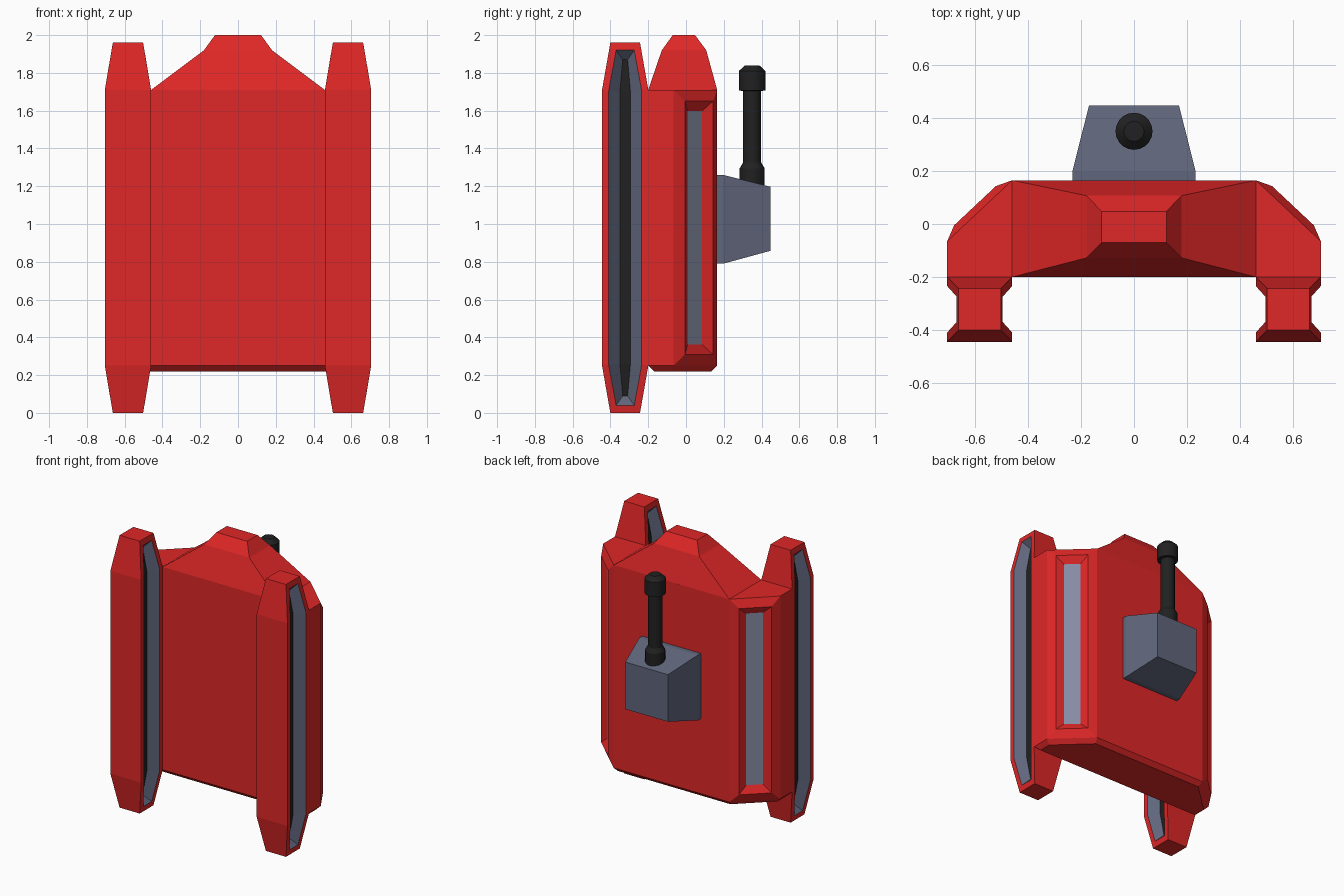
import bpy, bmesh, math

if "Cube" in bpy.data.objects:
    bpy.data.objects.remove(bpy.data.objects["Cube"])


def mat(name, r, g, b):
    m = bpy.data.materials.new(name)
    m.diffuse_color = (r, g, b, 1)
    m.use_nodes = True
    m.node_tree.nodes["Principled BSDF"].inputs["Base Color"].default_value = m.diffuse_color
    return m


RED = mat("red_shell", 0.74, 0.02, 0.02)
GREY = mat("slate_grey", 0.117, 0.133, 0.2)
LIGHT = mat("light_grey_panel", 0.24, 0.26, 0.37)
BLACK = mat("black_rubber", 0.015, 0.015, 0.015)


def loft(bm, rings, start=True, end=True):
    """Join rings of points with quads; return the faces of each band and the caps."""
    vs = [[bm.verts.new(p) for p in r] for r in rings]
    n = len(rings[0])
    bands = [[bm.faces.new((a[i], a[(i + 1) % n], b[(i + 1) % n], b[i])) for i in range(n)]
             for a, b in zip(vs, vs[1:])]
    caps = []
    if start:
        caps.append(bm.faces.new(vs[0][::-1]))
    if end:
        caps.append(bm.faces.new(vs[-1]))
    return bands, caps


def finish(bm, name, mats, weld=False):
    if weld:
        bmesh.ops.remove_doubles(bm, verts=bm.verts, dist=0.0005)
    bmesh.ops.recalc_face_normals(bm, faces=bm.faces)
    me = bpy.data.meshes.new(name)
    bm.to_mesh(me)
    bm.free()
    for m in mats:
        me.materials.append(m)
    ob = bpy.data.objects.new(name, me)
    bpy.context.collection.objects.link(ob)
    return ob


def rect(x, y0, y1, z):
    return [(-x, y0, z), (x, y0, z), (x, y1, z), (-x, y1, z)]


# Main shell: six-sided prism, raised framed panels on the two back chamfers
half = [(0.705, -0.2), (0.705, -0.065), (0.46, 0.165)]
plan = half + [(-x, y) for x, y in reversed(half)]
bm = bmesh.new()
bands, caps = loft(bm, [[(x, y, z) for x, y in plan] for z in (0.25, 1.71)])
bmesh.ops.recalc_face_normals(bm, faces=bm.faces)
bm.normal_update()
chamfers = [f for f in bands[0] if f.normal.y > 0.2 and abs(f.normal.x) > 0.2]
bmesh.ops.inset_individual(bm, faces=[caps[0]], thickness=0.03, depth=0.03, use_even_offset=True)
bmesh.ops.inset_individual(bm, faces=chamfers, thickness=0.06, depth=0.026, use_even_offset=True)
bm.normal_update()
bmesh.ops.inset_individual(bm, faces=chamfers, thickness=0.052, depth=-0.03, use_even_offset=True)
for f in chamfers:
    f.material_index = 1
finish(bm, "main_shell", [RED, LIGHT])

# Stepped roof
bm = bmesh.new()
loft(bm, [rect(0.46, -0.2, 0.165, 1.71), rect(0.18, -0.128, 0.107, 1.92),
          rect(0.122, -0.07, 0.048, 2.0)], start=False)
finish(bm, "roof", [RED])

# Side rails: tapered bars with a grooved channel on both side faces
RX, RY, RZ = 0.5825, -0.322, 0.98


def outline(sx, hw_end, z_end, hw_mid, z_mid, x_end, x_mid):
    pts = [(hw_end, z_end, x_end), (hw_mid, z_mid, x_mid),
           (hw_mid, -z_mid, x_mid), (hw_end, -z_end, x_end)]
    pts += [(-h, z, x) for h, z, x in reversed(pts)]
    return [(RX + sx * x, RY + h, RZ + z) for h, z, x in pts]


def rings(sx):
    return [outline(sx, 0.0785, 0.98, 0.1225, 0.73, 0.08, 0.1225),   # outer edge
            outline(sx, 0.048, 0.94, 0.0875, 0.725, 0.087, 0.1225),  # groove lip
            outline(sx, 0.013, 0.89, 0.028, 0.72, 0.04, 0.0625)]     # groove floor


bm = bmesh.new()
bands, caps = loft(bm, rings(1)[::-1] + rings(-1))
for b in (bands[0], bands[-1]):
    for f in b:
        f.material_index = 1
# floors rebuilt as three flat quads each so they follow the taper
for c in caps:
    v = list(c.verts)
    bm.faces.remove(c)
    for i in range(3):
        bm.faces.new((v[i], v[i + 1], v[6 - i], v[7 - i])).material_index = 2
rail = finish(bm, "side_rails", [RED, GREY, BLACK])
mod = rail.modifiers.new("mirror", "MIRROR")
mod.use_axis = (True, False, False)

# Radio box on the back
bm = bmesh.new()
loft(bm, [[(-w, y, z0), (w, y, z0), (w, y, z1), (-w, y, z1)] for w, y, z0, z1 in
          ((0.233, 0.15, 0.79, 1.26), (0.233, 0.197, 0.79, 1.26), (0.17, 0.447, 0.858, 1.197))])
finish(bm, "radio_box", [GREY])

# Antenna: turned profile of (radius, height)
profile = [(0.066, 1.17), (0.066, 1.295), (0.048, 1.325), (0.048, 1.705),
           (0.07, 1.706), (0.07, 1.81), (0.038, 1.84)]
N = 20
bm = bmesh.new()
loft(bm, [[(r * math.cos(2 * math.pi * i / N), 0.35 + r * math.sin(2 * math.pi * i / N), z)
           for i in range(N)] for r, z in profile])
antenna = finish(bm, "antenna", [BLACK])
bpy.context.view_layer.objects.active = antenna
antenna.select_set(True)
bpy.ops.object.shade_smooth_by_angle(angle=math.radians(30))
